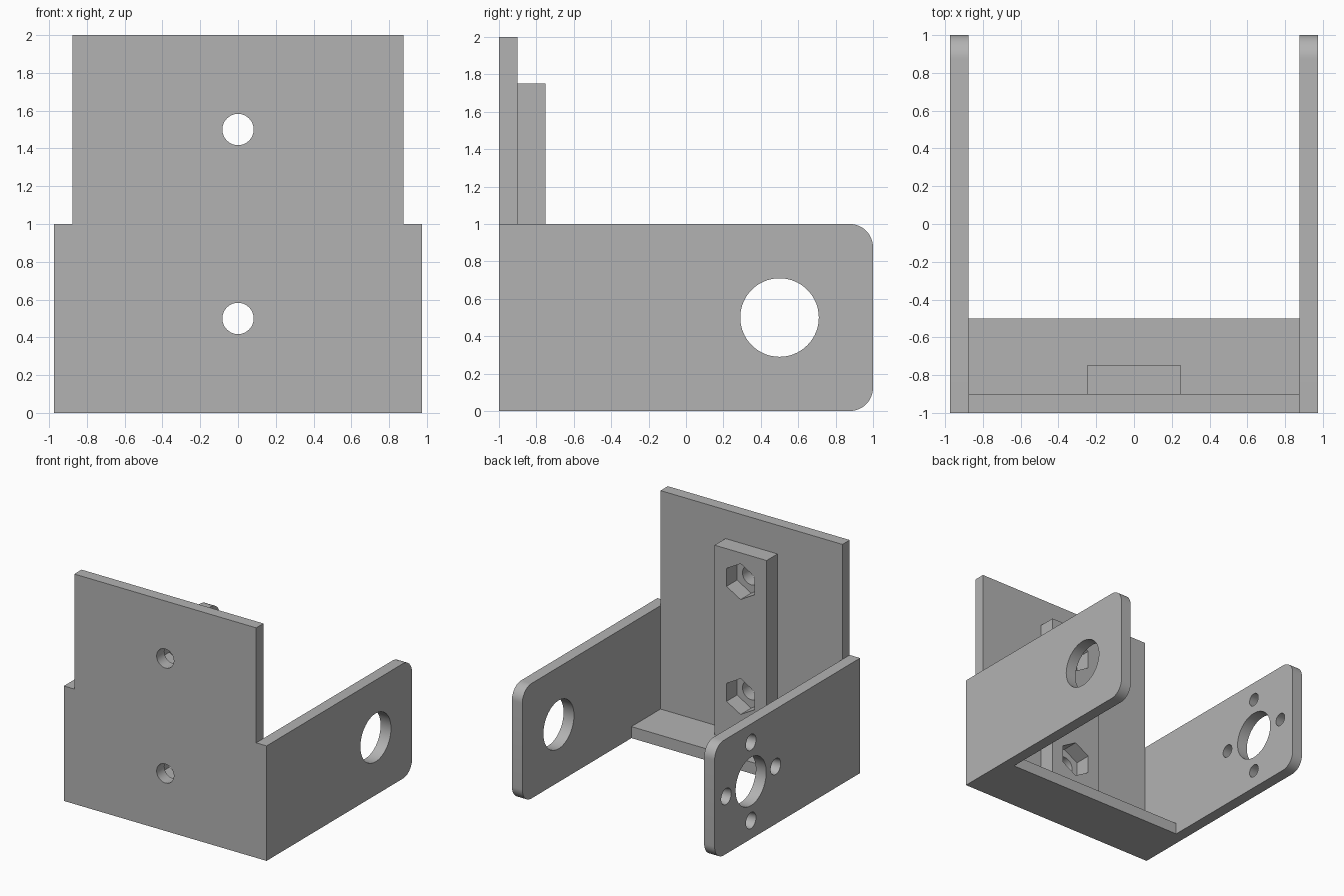
import bpy, bmesh, math

if "Cube" in bpy.data.objects:
    bpy.data.objects.remove(bpy.data.objects["Cube"])

grey = bpy.data.materials.new("plain grey")
grey.diffuse_color = (0.45, 0.45, 0.45, 1)
grey.use_nodes = True
grey.node_tree.nodes["Principled BSDF"].inputs["Base Color"].default_value = grey.diffuse_color


def prism(name, profile, axis, a, b, end_profile=None):
    """Extrude a 2D profile along x (points are y,z) or y (points are x,z)."""
    place = (lambda p, t: (t, p[0], p[1])) if axis == "X" else (lambda p, t: (p[0], t, p[1]))
    bm = bmesh.new()
    lo = [bm.verts.new(place(p, a)) for p in profile]
    hi = [bm.verts.new(place(p, b)) for p in (end_profile or profile)]
    bm.faces.new(lo)
    bm.faces.new(hi)
    n = len(lo)
    for i in range(n):
        j = (i + 1) % n
        bm.faces.new((lo[i], lo[j], hi[j], hi[i]))
    bmesh.ops.recalc_face_normals(bm, faces=bm.faces)
    mesh = bpy.data.meshes.new(name)
    bm.to_mesh(mesh)
    bm.free()
    mesh.materials.append(grey)
    ob = bpy.data.objects.new(name, mesh)
    bpy.context.collection.objects.link(ob)
    return ob


def arc(cu, cv, r, n, start=0.0, sweep=2 * math.pi, closed=True):
    steps = n if closed else n - 1
    return [(cu + r * math.cos(start + sweep * i / steps),
             cv + r * math.sin(start + sweep * i / steps)) for i in range(n)]


def rect(u0, v0, u1, v1):
    return [(u0, v0), (u1, v0), (u1, v1), (u0, v1)]


def combine(target, other, operation):
    mod = target.modifiers.new(operation, "BOOLEAN")
    mod.operation = operation
    mod.solver = "EXACT"
    mod.object = other
    bpy.context.view_layer.objects.active = target
    bpy.ops.object.modifier_apply(modifier=mod.name)
    bpy.data.objects.remove(other, do_unlink=True)


# Front plate: wide below, stepped in above the arms
bracket = prism("motor_bracket",
                [(-0.975, 0), (0.975, 0), (0.975, 1), (0.875, 1),
                 (0.875, 2), (-0.875, 2), (-0.875, 1), (-0.975, 1)], "Y", -1, -0.9)

# Side arms with rounded free corners
r = 0.125
arm = ([(-1, 0)] + arc(1 - r, r, r, 13, -math.pi / 2, math.pi / 2, False)
       + arc(1 - r, 1 - r, r, 13, 0, math.pi / 2, False) + [(-1, 1)])
for side in (-1, 1):
    x0, x1 = sorted((side * 0.875, side * 0.975))
    combine(bracket, prism("arm", arm, "X", x0, x1), "UNION")

# Floor shelf and central rib
combine(bracket, prism("floor_shelf", rect(-0.95, 0, -0.5, 0.1), "X", -0.925, 0.925), "UNION")
combine(bracket, prism("rib", rect(-0.25, 0.05, 0.25, 1.75), "Y", -0.95, -0.75), "UNION")

# Large round openings in both arms
for side in (-1, 1):
    x0, x1 = sorted((side * 0.8, side * 1.1))
    combine(bracket, prism("arm_opening", arc(0.5, 0.5, 0.21, 64), "X", x0, x1), "DIFFERENCE")

# Four small screw holes around the left opening, slightly wider outside
for k in range(4):
    cy = 0.5 + 0.34 * math.cos(k * math.pi / 2)
    cz = 0.5 + 0.34 * math.sin(k * math.pi / 2)
    combine(bracket, prism("screw_hole", arc(cy, cz, 0.071, 24), "X", -0.985, -0.865,
                           arc(cy, cz, 0.055, 24)), "DIFFERENCE")

# Bolt holes through the front plate with hexagonal nut pockets in the rib
for z in (0.5, 1.5):
    combine(bracket, prism("bolt_hole", arc(0, z, 0.083, 32), "Y", -1.1, -0.7), "DIFFERENCE")
    combine(bracket, prism("nut_pocket", arc(0, z, 0.156, 6, math.pi / 2), "Y", -0.895, -0.7),
            "DIFFERENCE")

# Every face uses the one grey
bracket.data.materials.clear()
bracket.data.materials.append(grey)
for p in bracket.data.polygons:
    p.material_index = 0

bpy.ops.object.select_all(action="DESELECT")
bracket.select_set(True)
bpy.context.view_layer.objects.active = bracket
bpy.ops.object.shade_smooth_by_angle(angle=math.radians(30))
